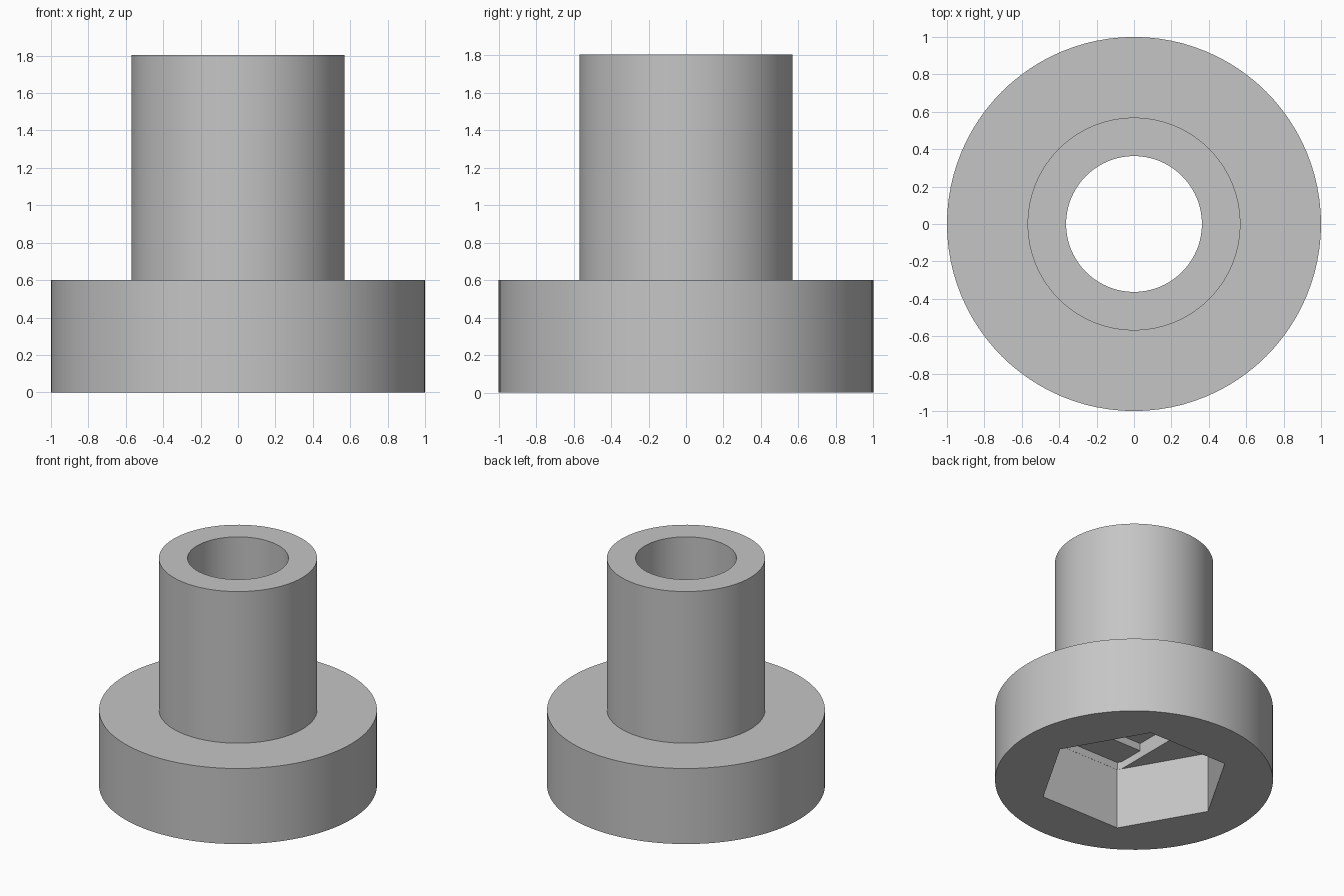
import bpy, bmesh
from math import cos, sin, radians, sqrt, tau

cube = bpy.data.objects.get("Cube")
if cube:
    bpy.data.objects.remove(cube, do_unlink=True)

HEAD_R, HEAD_H = 1.0, 0.6
TUBE_R, TOTAL_H = 0.569, 1.804
BORE_R = 0.363
HEX_R, HEX_DEPTH, STEP = 0.695, 0.483, 0.059
SEGMENTS = 96

grey = bpy.data.materials.new("light grey")
grey.use_nodes = True
colour = (0.56, 0.56, 0.56, 1)
grey.diffuse_color = colour
grey.node_tree.nodes["Principled BSDF"].inputs["Base Color"].default_value = colour


def ring(radius, sides):
    return [(radius * cos(tau * i / sides), radius * sin(tau * i / sides))
            for i in range(sides)]


def solid(name, sections):
    """Closed solid through (outline, height) sections of equal point count."""
    bm = bmesh.new()
    loops = [[bm.verts.new((x, y, z)) for x, y in pts] for pts, z in sections]
    n = len(loops[0])
    for low, high in zip(loops, loops[1:]):
        for i in range(n):
            j = (i + 1) % n
            bm.faces.new((low[i], low[j], high[j], high[i]))
    bm.faces.new(loops[0][::-1])
    bm.faces.new(loops[-1])
    bmesh.ops.recalc_face_normals(bm, faces=bm.faces)
    mesh = bpy.data.meshes.new(name)
    bm.to_mesh(mesh)
    bm.free()
    mesh.materials.append(grey)
    ob = bpy.data.objects.new(name, mesh)
    bpy.context.collection.objects.link(ob)
    return ob


# Flanged tube: wide head with a narrower shank
head, shank = ring(HEAD_R, SEGMENTS), ring(TUBE_R, SEGMENTS)
body = solid("flanged_bushing", [(head, 0), (head, HEAD_H),
                                 (shank, HEAD_H), (shank, TOTAL_H)])

# Slot outline: a strip as wide as the bore, clipped by the hexagon
s = BORE_R + 0.001
flat_x, flat_y = HEX_R / 2, HEX_R * sqrt(3) / 2 - 0.001
side_y = (HEX_R - s) * sqrt(3) - 0.002
quarter = [(s, side_y), (flat_x, flat_y)]
half = quarter + [(-x, y) for x, y in reversed(quarter)]
slot = half + [(-x, -y) for x, y in half]
square = [(s, s), (-s, s), (-s, -s), (s, -s)]

# Nut pocket, two bridging steps above it, then the through bore
slot_top = HEX_DEPTH + STEP
cuts = [("nut_pocket", ring(HEX_R, 6), -0.1, HEX_DEPTH),
        ("slot_step", slot, 0.2, slot_top),
        ("square_step", square, 0.3, slot_top + STEP),
        ("bore", ring(BORE_R, SEGMENTS), 0.4, TOTAL_H + 0.1)]

bpy.ops.object.select_all(action='DESELECT')
body.select_set(True)
bpy.context.view_layer.objects.active = body
for name, outline, z0, z1 in cuts:
    cutter = solid(name, [(outline, z0), (outline, z1)])
    cutter.hide_render = True
    mod = body.modifiers.new(name, 'BOOLEAN')
    mod.operation, mod.solver, mod.object = 'DIFFERENCE', 'EXACT', cutter
    bpy.ops.object.modifier_apply(modifier=mod.name)
    bpy.data.objects.remove(cutter, do_unlink=True)

# Round walls smooth, rims and pocket edges sharp
bpy.ops.object.shade_smooth_by_angle(angle=radians(30))
